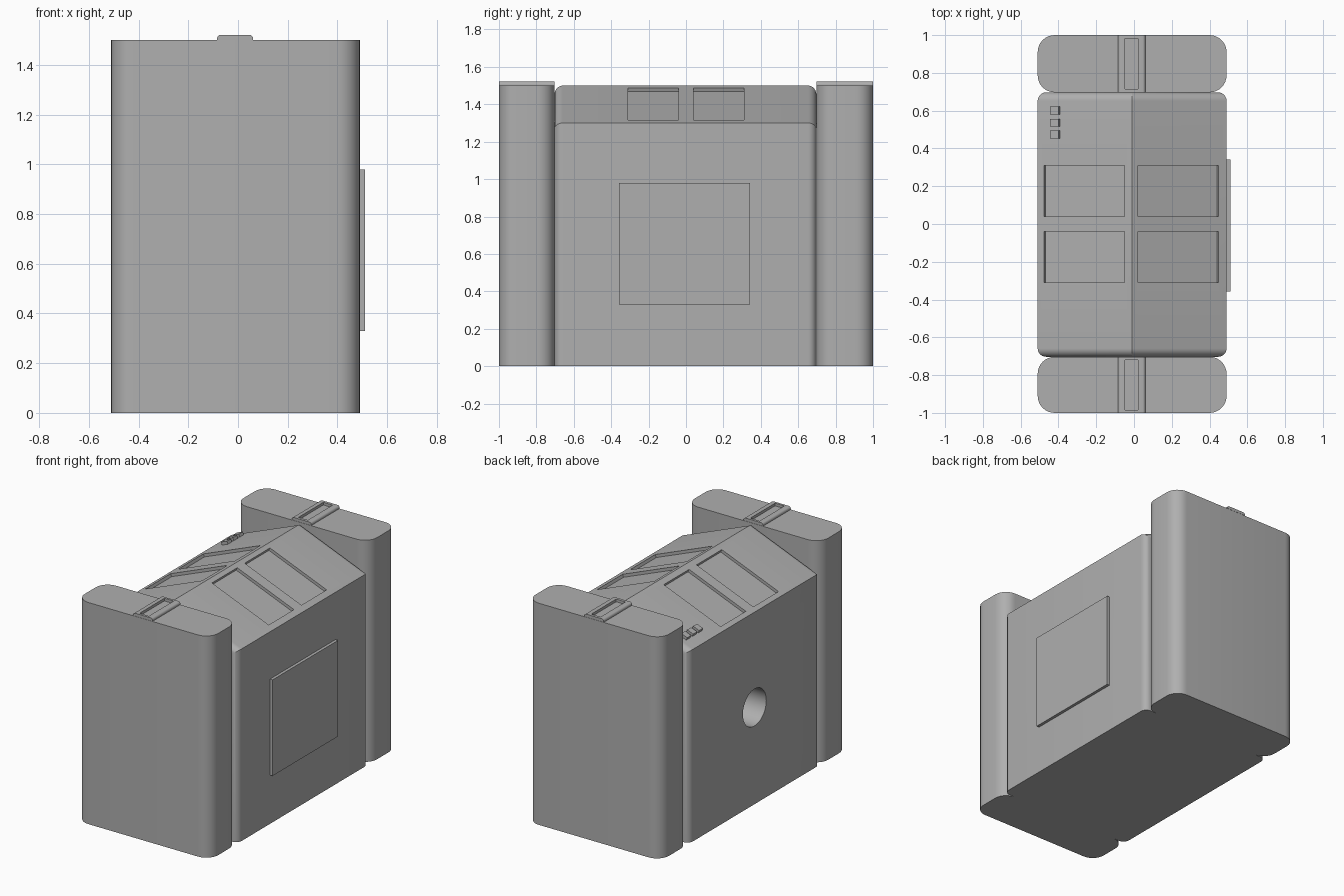
import bpy, bmesh, math
from mathutils import Matrix, Vector

if "Cube" in bpy.data.objects:
    bpy.data.objects.remove(bpy.data.objects["Cube"])

CX = -0.01                       # centre line of the casing
SLOPE = math.atan2(0.2, 0.5)     # roof pitch

grey = bpy.data.materials.new("dark_grey")
grey.diffuse_color = (0.43, 0.43, 0.43, 1)
grey.use_nodes = True
grey.node_tree.nodes["Principled BSDF"].inputs["Base Color"].default_value = grey.diffuse_color


def finish(name, bm):
    bmesh.ops.recalc_face_normals(bm, faces=bm.faces)
    me = bpy.data.meshes.new(name)
    bm.to_mesh(me)
    bm.free()
    me.materials.append(grey)
    ob = bpy.data.objects.new(name, me)
    bpy.context.collection.objects.link(ob)
    return ob


def box(name, center, size, rot_y=0.0, bevel=0.0, axis=None, seg=8, test=None):
    """Box with optional rounding of the edges running along one axis."""
    bm = bmesh.new()
    bmesh.ops.create_cube(bm, size=1, matrix=Matrix.Diagonal((*size, 1)))
    if bevel:
        edges = [e for e in bm.edges
                 if abs((e.verts[0].co - e.verts[1].co).normalized()[axis]) > 0.9
                 and (test is None or all(test(v.co) for v in e.verts))]
        bmesh.ops.bevel(bm, geom=edges, offset=bevel, segments=seg,
                        profile=0.5, affect='EDGES')
    bm.transform(Matrix.Translation(center) @ Matrix.Rotation(rot_y, 4, 'Y'))
    return finish(name, bm)


def cut(ob, cutter):
    mod = ob.modifiers.new("cut", 'BOOLEAN')
    mod.operation = 'DIFFERENCE'
    mod.solver = 'EXACT'
    mod.object = cutter
    bpy.context.view_layer.objects.active = ob
    bpy.ops.object.modifier_apply(modifier=mod.name)
    bpy.data.objects.remove(cutter, do_unlink=True)


def smooth(ob):
    bpy.ops.object.select_all(action='DESELECT')
    ob.select_set(True)
    bpy.context.view_layer.objects.active = ob
    bpy.ops.object.shade_smooth_by_angle(angle=math.radians(20))


def roof_point(x, y):
    return Vector((x, y, 1.5 - 0.4 * abs(x - CX)))


# Gabled body, with rounded ends
bm = bmesh.new()
profile = [(-0.51, 0), (0.49, 0), (0.49, 1.3), (CX, 1.5), (-0.51, 1.3)]
face = bm.faces.new([bm.verts.new((x, -0.703, z)) for x, z in profile])
ext = bmesh.ops.extrude_face_region(bm, geom=[face], use_keep_orig=True)
bmesh.ops.translate(bm, vec=(0, 1.4, 0),
                    verts=[g for g in ext["geom"] if isinstance(g, bmesh.types.BMVert)])
bmesh.ops.recalc_face_normals(bm, faces=bm.faces)
rim = [e for e in bm.edges
       if abs(e.verts[0].co.y - e.verts[1].co.y) < 1e-4
       and max(v.co.z for v in e.verts) > 0.1]
bmesh.ops.bevel(bm, geom=rim, offset=0.045, segments=8, profile=0.5, affect='EDGES')
body = finish("body", bm)

# Shallow roof windows, two per slope
for side in (-1, 1):
    for y in (-0.175, 0.175):
        p = roof_point(-0.0145 + side * 0.249, y)
        cut(body, box("window_cutter", p, (0.425 / math.cos(SLOPE), 0.27, 0.04),
                      rot_y=side * SLOPE))

# Round socket in the left wall
bm = bmesh.new()
bmesh.ops.create_cone(bm, cap_ends=True, segments=48, radius1=0.125, radius2=0.125, depth=1.0,
                      matrix=Matrix.Translation((-0.51, -0.005, 0.655)) @ Matrix.Rotation(math.pi / 2, 4, 'Y'))
cut(body, finish("socket_cutter", bm))
smooth(body)

# Small raised buttons on the left slope
for i, y in enumerate((0.473, 0.536, 0.600)):
    box(f"button_{i + 1}", roof_point(-0.414, y), (0.048, 0.042, 0.04), rot_y=-SLOPE)

# Raised panel on the right wall
box("side_panel", (0.495, -0.008, 0.655), (0.03, 0.70, 0.65))

# End pillars with a grooved strip on top
for label, y in (("front", -0.8515), ("rear", 0.8485)):
    end = math.copysign(1.0, y)
    inner = -0.703 if y < 0 else 0.697
    mid, depth = (end + inner) / 2, abs(end - inner)
    pillar = box(label + "_pillar", (CX, mid, 0.75), (1.0, depth, 1.5), bevel=0.09, axis=2)
    smooth(pillar)
    strip = box(label + "_top_strip", (-0.012, mid, 1.511), (0.145, depth, 0.02),
                bevel=0.015, axis=1, seg=5, test=lambda c: c.z > 0)
    cut(strip, box("groove_cutter", (-0.013, mid, 1.52), (0.07, 0.265, 0.034)))
    smooth(strip)
